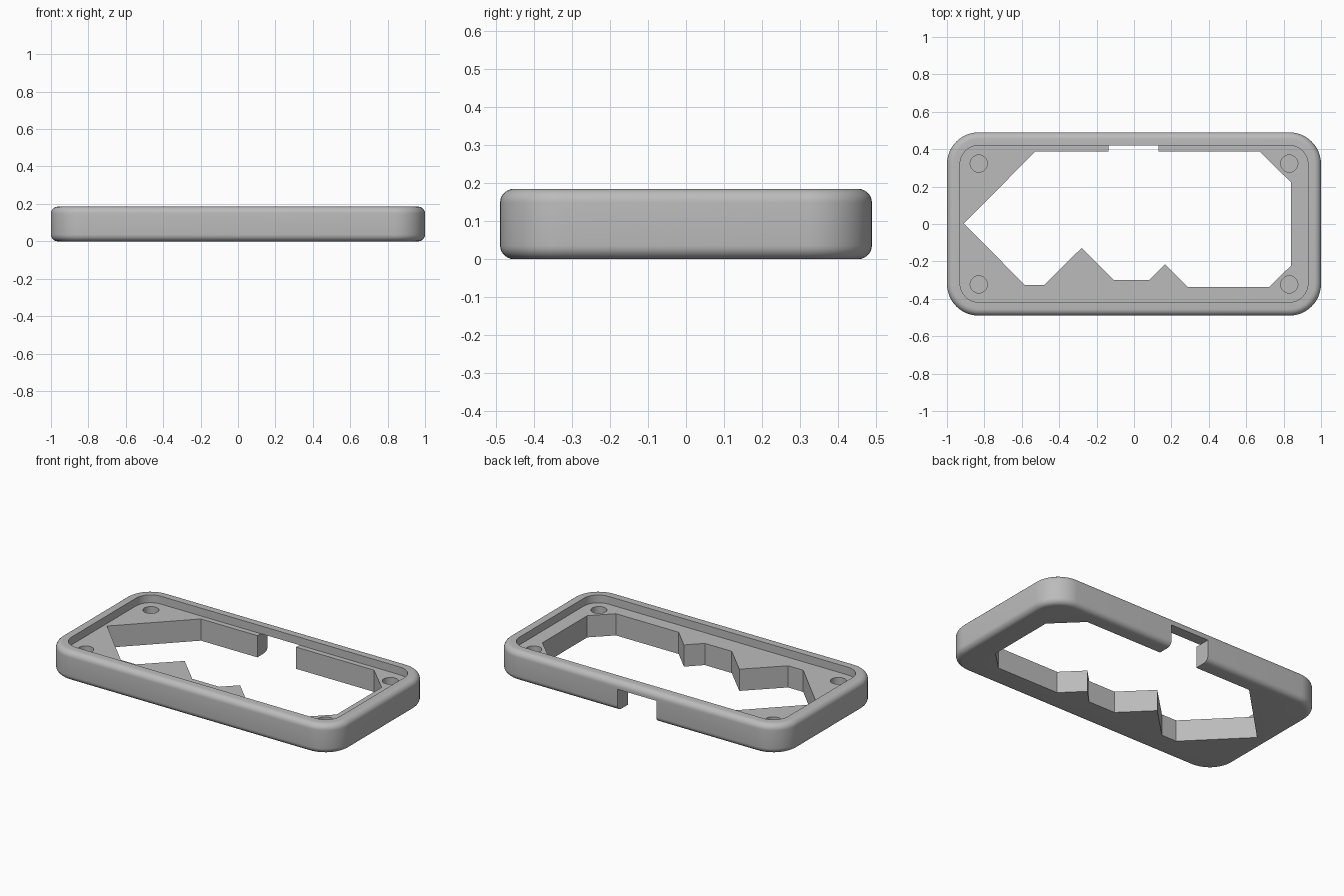
import bpy, bmesh, math

if "Cube" in bpy.data.objects:
    bpy.data.objects.remove(bpy.data.objects["Cube"])

H = 0.185        # overall height
FLOOR = 0.136    # height of the recessed ledge
FILLET = 0.036   # rounding of the outer top and bottom edges


def rounded_rect(x0, x1, y0, y1, r, n=12):
    """Counter-clockwise outline with round corners."""
    pts = []
    corners = ((x1 - r, y1 - r), (x0 + r, y1 - r), (x0 + r, y0 + r), (x1 - r, y0 + r))
    for k, (cx, cy) in enumerate(corners):
        for i in range(n + 1):
            a = math.radians(90) * (k + i / n)
            pts.append((cx + r * math.cos(a), cy + r * math.sin(a)))
    return pts


def loft(name, rings):
    """Closed solid through (outline, z) rings."""
    bm = bmesh.new()
    loops = [[bm.verts.new((x, y, z)) for x, y in pts] for pts, z in rings]
    n = len(loops[0])
    for a, b in zip(loops, loops[1:]):
        for i in range(n):
            j = (i + 1) % n
            bm.faces.new((a[i], a[j], b[j], b[i]))
    bm.faces.new(loops[0][::-1])
    bm.faces.new(loops[-1])
    bmesh.ops.recalc_face_normals(bm, faces=bm.faces)
    mesh = bpy.data.meshes.new(name)
    bm.to_mesh(mesh)
    bm.free()
    ob = bpy.data.objects.new(name, mesh)
    bpy.context.collection.objects.link(ob)
    return ob


def cut(target, name, outline, z0, z1):
    """Subtract a prism from the target and discard the cutter."""
    cutter = loft(name, [(outline, z0), (outline, z1)])
    cutter.hide_render = True
    mod = target.modifiers.new(name, 'BOOLEAN')
    mod.operation, mod.solver, mod.object = 'DIFFERENCE', 'EXACT', cutter
    bpy.ops.object.select_all(action='DESELECT')
    bpy.context.view_layer.objects.active = target
    target.select_set(True)
    bpy.ops.object.modifier_apply(modifier=mod.name)
    bpy.data.objects.remove(cutter, do_unlink=True)


# Outer body with filleted top and bottom edges
STEPS = 7
arc = [math.radians(90) * i / STEPS for i in range(STEPS + 1)]
profile = [(FILLET * (1 - math.sin(a)), FILLET * (1 - math.cos(a))) for a in arc]
profile += [(d, H - z) for d, z in reversed(profile)]
frame = loft("case_frame", [
    (rounded_rect(-1 + d, 1 - d, -0.49 + d, 0.49 - d, 0.17 - d), z) for d, z in profile])

# Shallow recess inside the rim
cut(frame, "rim_recess", rounded_rect(-0.93, 0.93, -0.418, 0.42, 0.10), FLOOR, 0.3)

# Angular through opening
opening = [(-0.91, 0.003), (-0.585, -0.325), (-0.48, -0.325), (-0.28, -0.128),
           (-0.107, -0.30), (0.08, -0.30), (0.165, -0.215), (0.287, -0.337),
           (0.722, -0.337), (0.84, -0.222), (0.84, 0.222), (0.672, 0.387),
           (-0.528, 0.387)]
cut(frame, "opening", opening, -0.1, 0.3)

# Cable notch through the back wall, below the rim
cut(frame, "cable_notch", [(-0.137, 0.3), (0.132, 0.3), (0.132, 0.6), (-0.137, 0.6)],
    -0.1, FLOOR)

# Blind screw holes in the four corners
for sx in (-1, 1):
    for sy in (-1, 1):
        circle = [(sx * 0.83 + 0.046 * math.cos(math.tau * i / 32),
                   sy * 0.323 + 0.046 * math.sin(math.tau * i / 32)) for i in range(32)]
        cut(frame, "screw_hole", circle, 0.04, 0.3)

# Plain grey finish, smooth only across the rounded edges
grey = bpy.data.materials.new("plain grey")
grey.diffuse_color = (0.50, 0.50, 0.50, 1)
grey.use_nodes = True
grey.node_tree.nodes["Principled BSDF"].inputs["Base Color"].default_value = grey.diffuse_color
frame.data.materials.clear()
frame.data.materials.append(grey)
for p in frame.data.polygons:
    p.material_index = 0
bpy.ops.object.shade_smooth_by_angle(angle=math.radians(30))
